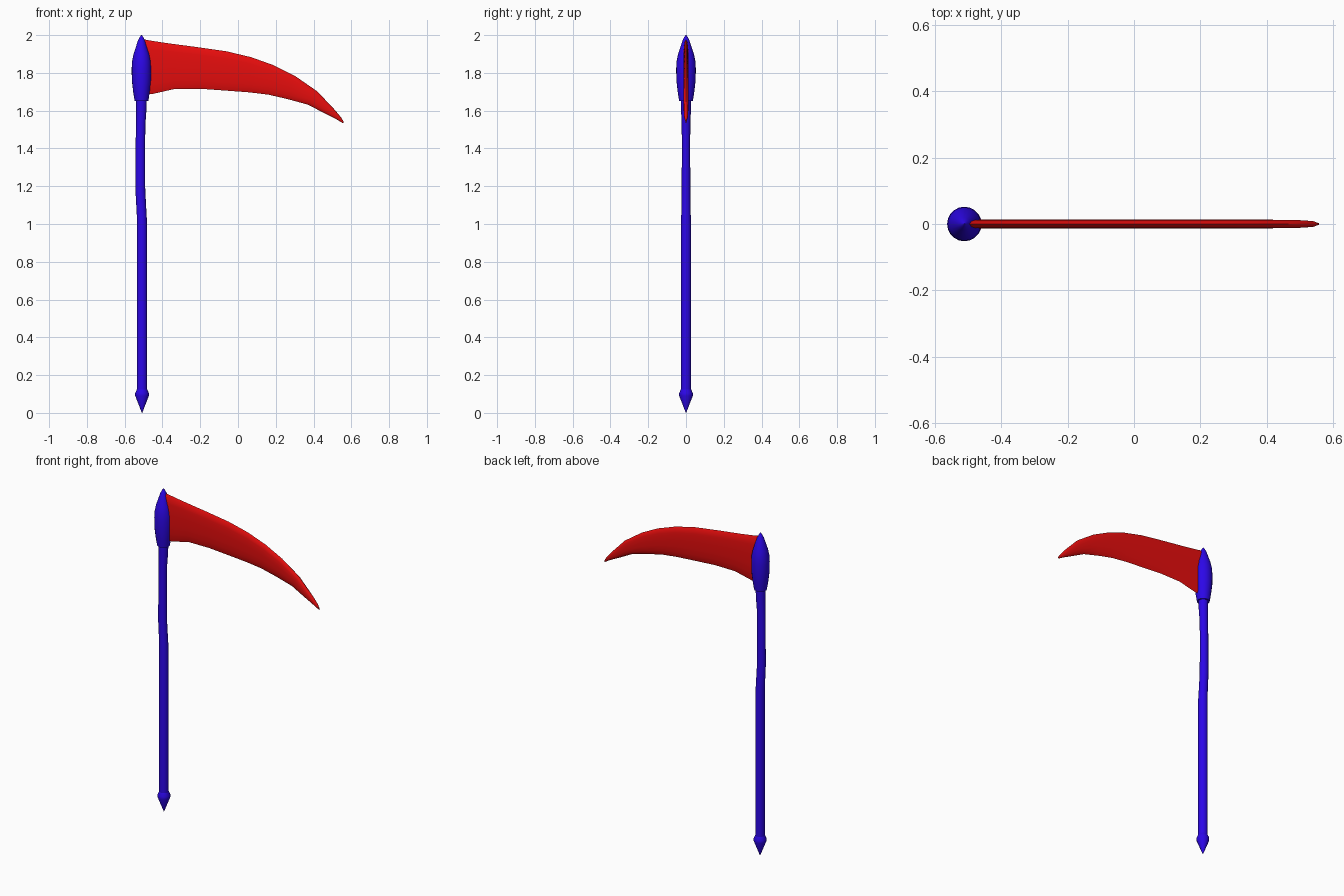
import bpy, bmesh, math

if "Cube" in bpy.data.objects:
    bpy.data.objects.remove(bpy.data.objects["Cube"])


def material(name, color):
    m = bpy.data.materials.new(name)
    m.diffuse_color = color
    m.use_nodes = True
    m.node_tree.nodes["Principled BSDF"].inputs["Base Color"].default_value = m.diffuse_color
    return m


BLUE = material("blue", (0.025, 0.002, 0.8, 1))
RED = material("red", (0.8, 0.004, 0.004, 1))


def loft(name, rings, mat, angle):
    """Skin a list of equally long point rings and cap both ends."""
    bm = bmesh.new()
    vr = [[bm.verts.new(p) for p in ring] for ring in rings]
    n = len(vr[0])
    for a, b in zip(vr, vr[1:]):
        for i in range(n):
            j = (i + 1) % n
            bm.faces.new((a[i], a[j], b[j], b[i]))
    bm.faces.new(vr[0])
    bm.faces.new(vr[-1])
    bmesh.ops.recalc_face_normals(bm, faces=bm.faces)
    me = bpy.data.meshes.new(name)
    bm.to_mesh(me)
    bm.free()
    me.materials.append(mat)
    ob = bpy.data.objects.new(name, me)
    bpy.context.collection.objects.link(ob)
    bpy.ops.object.select_all(action='DESELECT')
    ob.select_set(True)
    bpy.context.view_layer.objects.active = ob
    bpy.ops.object.shade_smooth_by_angle(angle=math.radians(angle))
    return ob


def round_part(name, profile, sides=20):
    """Round section along z; profile holds (centre x, z, radius x, radius y)."""
    rings = [[(x + rx * math.cos(a), ry * math.sin(a), z)
              for a in (2 * math.pi * i / sides for i in range(sides))]
             for x, z, rx, ry in profile]
    return loft(name, rings, BLUE, 25)


# Pointed butt at the foot of the handle
round_part("butt_spike", [(-.508, 0, .001, .001), (-.508, .09, .036, .036),
                          (-.508, .105, .036, .036), (-.508, .125, .027, .027)])

# Long handle with a slight bend above the middle
round_part("handle", [(-.508, .10, .027, .027), (-.508, 1.0, .027, .027),
                      (-.510, 1.05, .026, .025), (-.517, 1.18, .026, .023),
                      (-.517, 1.42, .025, .022), (-.515, 1.53, .025, .023),
                      (-.512, 1.60, .027, .026), (-.511, 1.67, .028, .028)])

# Swollen head holding the blade
round_part("head", [(-.511, 1.65, .036, .036), (-.511, 1.70, .044, .044),
                    (-.511, 1.76, .051, .051), (-.511, 1.82, .052, .052),
                    (-.511, 1.86, .050, .050), (-.511, 1.90, .042, .042),
                    (-.511, 1.97, .019, .019), (-.511, 1.99, .009, .009),
                    (-.511, 2.0, .002, .002)])

# Curved blade: (back x, back z, edge x, edge z, half thickness) per station
stations = [(-.50, 1.978, -.50, 1.685, .013), (-.47, 1.972, -.455, 1.688, .013),
            (-.38, 1.958, -.335, 1.715, .013), (-.22, 1.937, -.20, 1.716, .013),
            (-.06, 1.914, -.06, 1.706, .013), (.07, 1.883, .06, 1.697, .013),
            (.19, 1.840, .16, 1.685, .013), (.30, 1.785, .26, 1.662, .013),
            (.42, 1.702, .37, 1.632, .013), (.51, 1.607, .46, 1.585, .012),
            (.545, 1.565, .52, 1.555, .009), (.558, 1.545, .557, 1.533, .002)]
half = [(.05, .6), (.18, .93), (.38, 1), (.62, .95), (.82, .7), (.95, .3)]
section = [(0, 0)] + half + [(1, 0)] + [(t, -y) for t, y in reversed(half)]
loft("blade", [[(bx + (ex - bx) * t, y * w, bz + (ez - bz) * t)
                for t, y in section]
               for bx, bz, ex, ez, w in stations], RED, 40)
